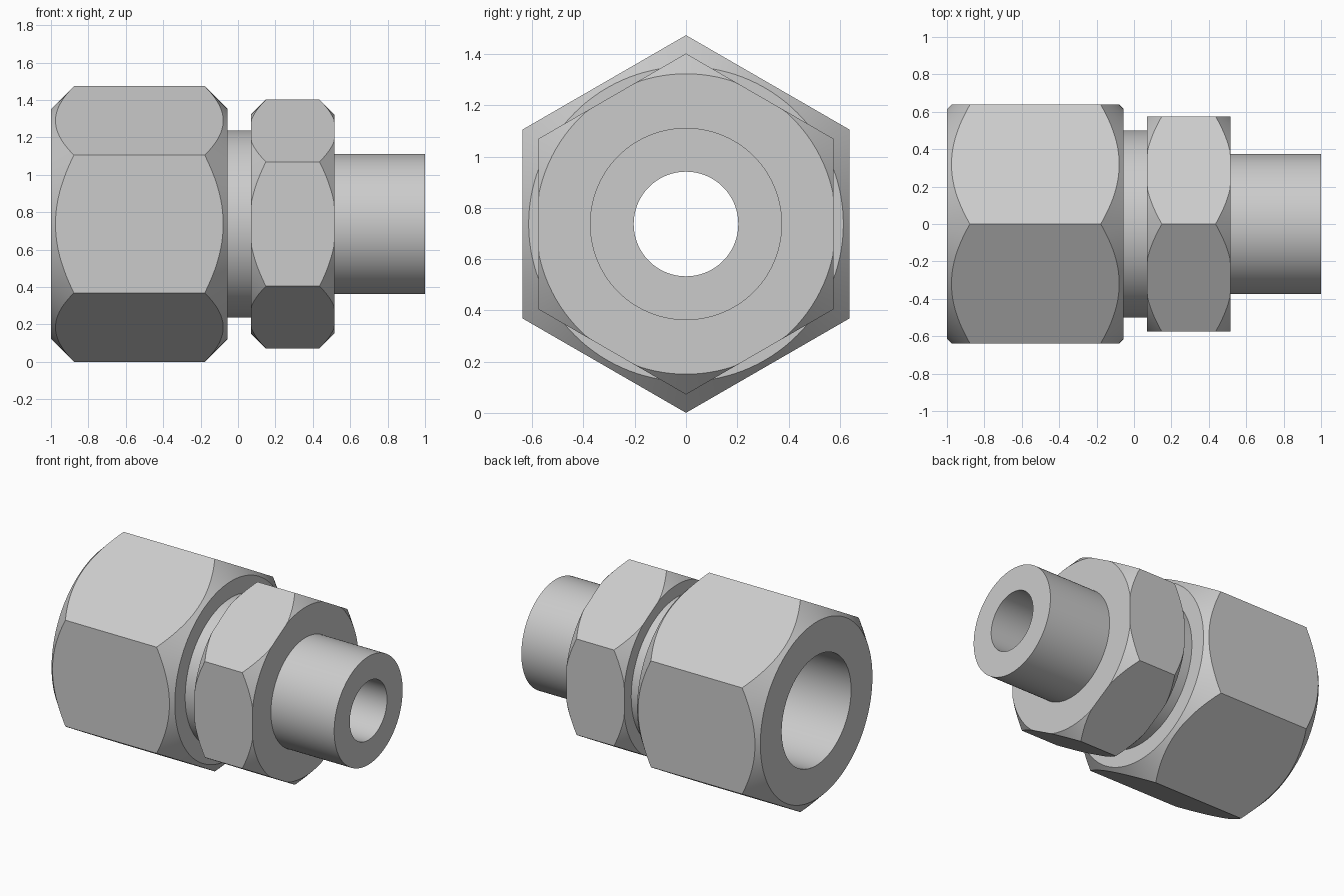
import bpy, bmesh, math

cube = bpy.data.objects.get("Cube")
if cube:
    bpy.data.objects.remove(cube)

SEGMENTS = 120
AXIS_Z = 0.737
BORE = 0.204

steel = bpy.data.materials.new("grey_steel")
steel.use_nodes = True
colour = (0.6, 0.6, 0.6, 1)
steel.diffuse_color = colour
steel.node_tree.nodes["Principled BSDF"].inputs["Base Color"].default_value = colour


def hex_radius(angle, apothem):
    """Radius of a hexagon with a corner pointing up."""
    sixth = math.pi / 3
    return apothem / math.cos(angle % sixth - sixth / 2)


def hex_profile(angle, x0, x1, apothem, face_radius):
    """Hexagon flat with a 45 degree turned chamfer at both ends."""
    r = hex_radius(angle, apothem)
    end = min(face_radius, r)
    cut = r - end
    return [(x0, end), (x0 + cut, r), (x1 - cut, r), (x1, end)]


def turn(name, profile):
    """Sweep a closed (x, radius) profile, which may vary by angle, about the x axis."""
    bm = bmesh.new()
    rings = []
    for i in range(SEGMENTS):
        a = math.tau * i / SEGMENTS
        rings.append([bm.verts.new((x, r * math.sin(a), AXIS_Z + r * math.cos(a)))
                      for x, r in profile(a)])
    count = len(rings[0])
    for i, ring in enumerate(rings):
        after = rings[(i + 1) % SEGMENTS]
        for j in range(count):
            k = (j + 1) % count
            bm.faces.new((ring[j], ring[k], after[k], after[j]))
    bmesh.ops.remove_doubles(bm, verts=bm.verts, dist=1e-5)
    bmesh.ops.recalc_face_normals(bm, faces=bm.faces)
    mesh = bpy.data.meshes.new(name)
    bm.to_mesh(mesh)
    bm.free()
    mesh.materials.append(steel)
    obj = bpy.data.objects.new(name, mesh)
    bpy.context.collection.objects.link(obj)
    bpy.ops.object.select_all(action='DESELECT')
    obj.select_set(True)
    bpy.context.view_layer.objects.active = obj
    bpy.ops.object.shade_smooth_by_angle(angle=math.radians(25))
    return obj


# Large union nut with a wide tube socket
def nut_profile(a):
    return ([(-1, 0.38)] + hex_profile(a, -1, -0.055, 0.638, 0.614)
            + [(-0.055, 0.38)])


# Fitting body: neck seated in the nut, small hexagon and pipe end
def body_profile(a):
    return ([(-0.3, BORE), (-0.3, 0.5), (0.07, 0.5)]
            + hex_profile(a, 0.07, 0.515, 0.576, 0.586)
            + [(0.515, 0.375), (1, 0.375), (1, BORE)])


turn("union_nut", nut_profile)
turn("fitting_body", body_profile)
